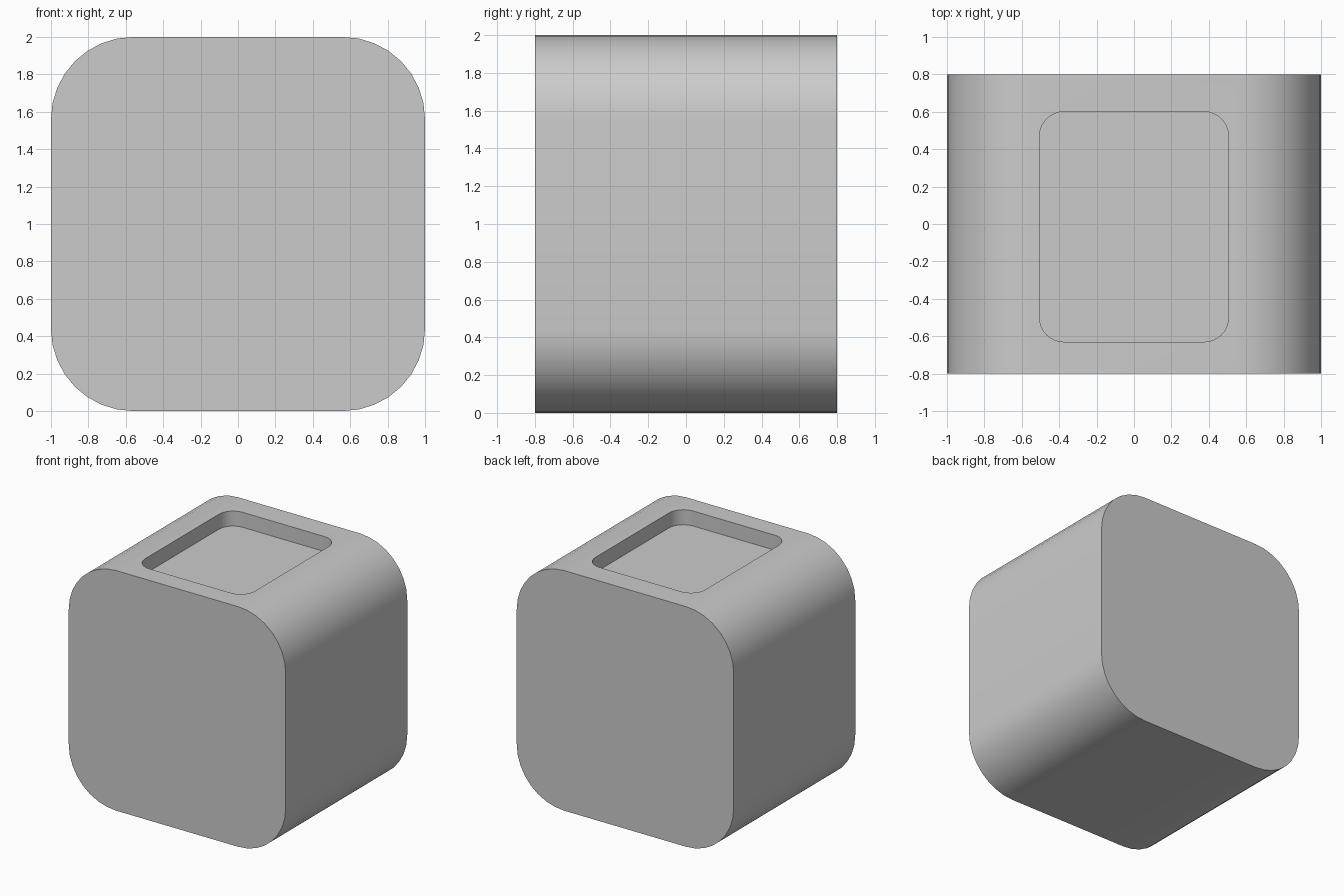
import bpy
import math
from mathutils import Matrix

if "Cube" in bpy.data.objects:
    bpy.data.objects.remove(bpy.data.objects["Cube"])

grey = bpy.data.materials.new("plain grey")
grey.use_nodes = True
colour = (0.6, 0.6, 0.6, 1)
grey.diffuse_color = colour
grey.node_tree.nodes["Principled BSDF"].inputs["Base Color"].default_value = colour


def rounded_prism(name, width, height, depth, radius, steps, matrix):
    """Rounded rectangle in local xy, extruded along local z about its centre."""
    outline = []
    for corner, (sx, sy) in enumerate([(1, 1), (-1, 1), (-1, -1), (1, -1)]):
        for i in range(steps + 1):
            a = math.pi / 2 * (corner + i / steps)
            outline.append((sx * (width / 2 - radius) + radius * math.cos(a),
                            sy * (height / 2 - radius) + radius * math.sin(a)))
    n = len(outline)
    verts = [(x, y, z) for z in (-depth / 2, depth / 2) for x, y in outline]
    faces = [tuple(reversed(range(n))), tuple(range(n, 2 * n))]
    faces += [(i, (i + 1) % n, n + (i + 1) % n, n + i) for i in range(n)]
    mesh = bpy.data.meshes.new(name)
    mesh.from_pydata(verts, [], faces)
    mesh.transform(matrix)
    mesh.materials.append(grey)
    obj = bpy.data.objects.new(name, mesh)
    bpy.context.collection.objects.link(obj)
    return obj


# Block with four rounded edges running front to back
body = rounded_prism("body", 2, 2, 1.6, 0.44, 8,
                     Matrix.Translation((0, 0, 1)) @ Matrix.Rotation(math.pi / 2, 4, "X"))

# Shallow rounded pocket in the top
cutter = rounded_prism("pocket_cutter", 1.01, 1.23, 0.5, 0.13, 8,
                       Matrix.Translation((0, -0.015, 1.875 + 0.25)))
cut = body.modifiers.new("pocket", "BOOLEAN")
cut.operation = "DIFFERENCE"
cut.solver = "EXACT"
cut.object = cutter

# Apply the cut, drop the cutter and smooth the curved sides
bpy.ops.object.select_all(action="DESELECT")
body.select_set(True)
bpy.context.view_layer.objects.active = body
bpy.ops.object.modifier_apply(modifier=cut.name)
bpy.data.objects.remove(cutter)
bpy.ops.object.shade_smooth_by_angle(angle=math.radians(30))
